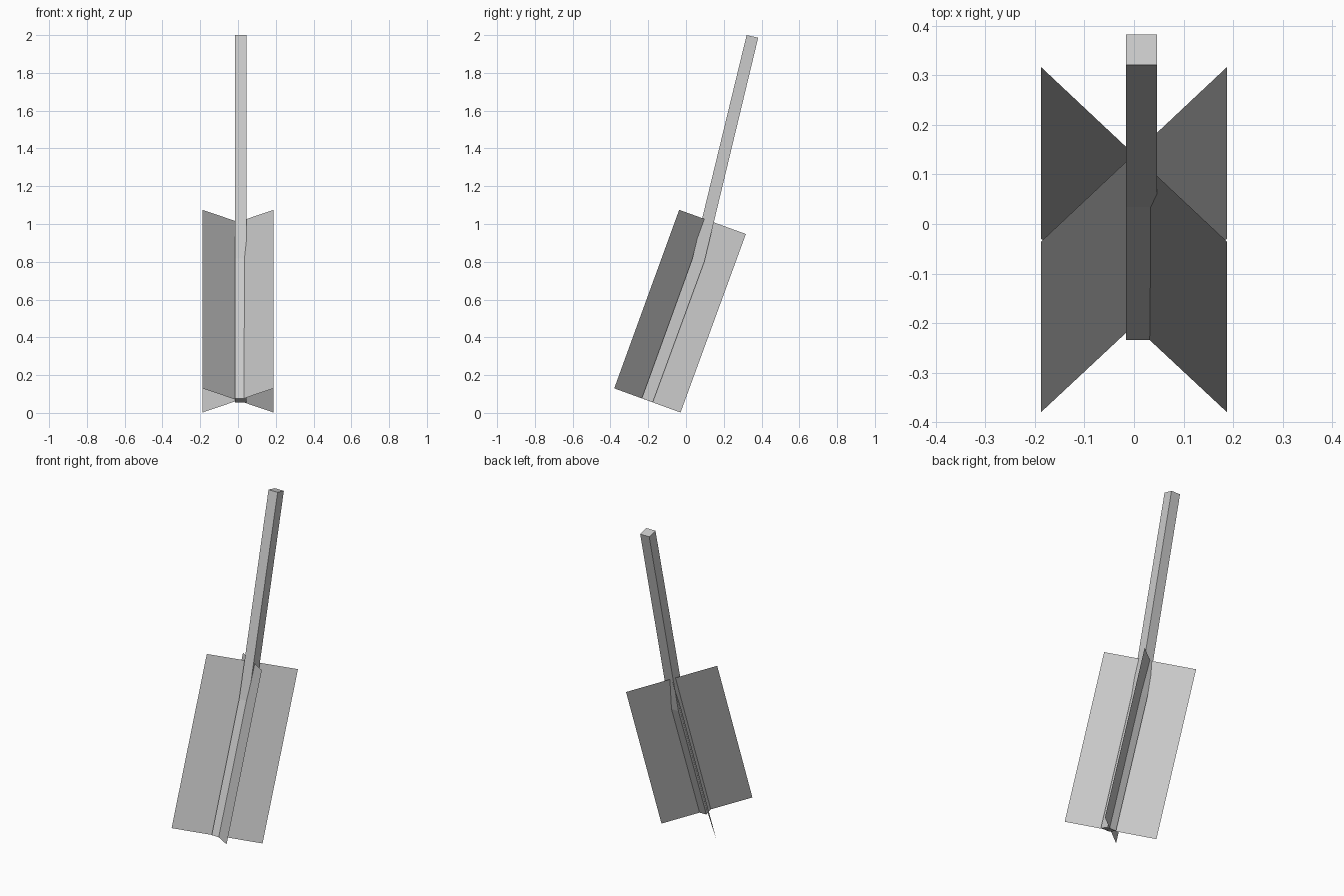
import bpy
import bmesh

if "Cube" in bpy.data.objects:
    bpy.data.objects.remove(bpy.data.objects["Cube"])


def make_object(name, bm):
    mesh = bpy.data.meshes.new(name)
    bm.to_mesh(mesh)
    bm.free()
    obj = bpy.data.objects.new(name, mesh)
    bpy.context.collection.objects.link(obj)
    return obj


# Crossed fletching vanes: the same sheet, mirrored in x
HALF = 0.188
FRONT = [(-0.380, 0.130), (-0.036, 1.075)]
BACK = [(-0.029, 0.002), (0.317, 0.947)]
for name, side in (("vane_a", 1), ("vane_b", -1)):
    bm = bmesh.new()
    corners = [(-side * HALF, *p) for p in FRONT]
    corners += [(side * HALF, *p) for p in reversed(BACK)]
    bm.faces.new([bm.verts.new(c) for c in corners])
    make_object(name, bm)

# Bent square shaft: front and back edge of each section in the y-z plane
X0, X1 = -0.016, 0.046
SECTIONS = [
    ((-0.234, 0.077), (-0.176, 0.056)),
    ((0.034, 0.817), (0.097, 0.800)),
    ((0.321, 2.000), (0.382, 1.986)),
]
bm = bmesh.new()
rings = []
for f, b in SECTIONS:
    rings.append([bm.verts.new(c) for c in
                  ((X0, *f), (X1, *f), (X1, *b), (X0, *b))])
for low, high in zip(rings, rings[1:]):
    for i in range(4):
        j = (i + 1) % 4
        bm.faces.new((low[i], low[j], high[j], high[i]))
bm.faces.new(reversed(rings[0]))
bm.faces.new(rings[-1])
bmesh.ops.recalc_face_normals(bm, faces=bm.faces)
make_object("shaft", bm)
